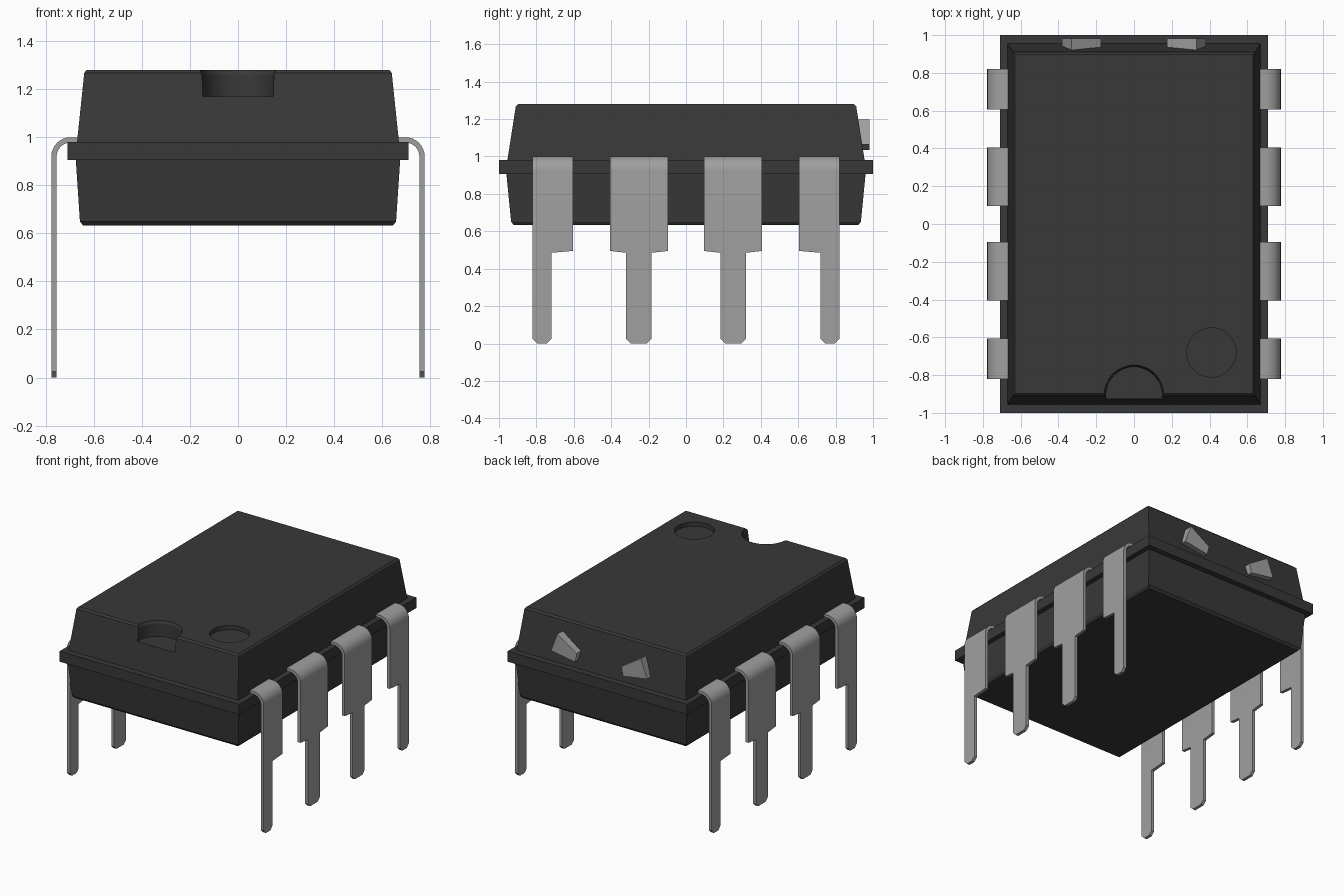
import bpy, bmesh, math

if "Cube" in bpy.data.objects:
    bpy.data.objects.remove(bpy.data.objects["Cube"])


def material(name, rgb):
    m = bpy.data.materials.new(name)
    m.diffuse_color = (*rgb, 1)
    m.use_nodes = True
    m.node_tree.nodes["Principled BSDF"].inputs["Base Color"].default_value = m.diffuse_color
    return m


PLASTIC = material("dark_plastic", (0.04, 0.04, 0.04))
METAL = material("grey_metal", (0.35, 0.35, 0.35))


def make_object(name, verts, faces, mat=None):
    mesh = bpy.data.meshes.new(name)
    mesh.from_pydata(verts, [], faces)
    ob = bpy.data.objects.new(name, mesh)
    bpy.context.collection.objects.link(ob)
    if mat:
        mesh.materials.append(mat)
    fix_normals(ob)
    return ob


def fix_normals(ob):
    bm = bmesh.new()
    bm.from_mesh(ob.data)
    bmesh.ops.recalc_face_normals(bm, faces=bm.faces)
    bm.to_mesh(ob.data)
    bm.free()


def activate(ob):
    bpy.ops.object.select_all(action='DESELECT')
    ob.select_set(True)
    bpy.context.view_layer.objects.active = ob


def loft(name, rings, mat=None):
    """Bridge equal-sized rings of points and cap both ends."""
    n = len(rings[0])
    verts = [p for r in rings for p in r]
    faces = [(k * n + i, k * n + (i + 1) % n, (k + 1) * n + (i + 1) % n, (k + 1) * n + i)
             for k in range(len(rings) - 1) for i in range(n)]
    faces += [tuple(range(n)), tuple(range(len(verts) - n, len(verts)))]
    return make_object(name, verts, faces, mat)


def rect(hx, hy, z):
    return [(-hx, -hy, z), (hx, -hy, z), (hx, hy, z), (-hx, hy, z)]


def circle(cx, cy, r, z, n=48):
    return [(cx + r * math.cos(2 * math.pi * i / n), cy + r * math.sin(2 * math.pi * i / n), z)
            for i in range(n)]


# Moulded body: lower half, parting flange, upper half
body = loft("body", [rect(*r) for r in (
    (0.645, 0.92, 0.633), (0.658, 0.935, 0.65), (0.675, 0.96, 0.905),
    (0.71, 1.0, 0.905), (0.71, 1.0, 0.98),
    (0.67, 0.955, 0.98), (0.64, 0.91, 1.268), (0.63, 0.898, 1.28))], PLASTIC)

# Orientation notch and round dimple cut into the top
cutters = [
    loft("notch_cutter", [circle(0, -0.905, 0.148, 1.17), circle(0, -0.905, 0.15, 1.26),
                          circle(0, -0.905, 0.16, 1.285), circle(0, -0.905, 0.16, 1.4)]),
    loft("dimple_cutter", [circle(0.41, -0.68, 0.13, 1.25), circle(0.41, -0.68, 0.13, 1.4)]),
]
for c in cutters:
    c.hide_render = True
    mod = body.modifiers.new("cut", 'BOOLEAN')
    mod.operation = 'DIFFERENCE'
    mod.solver = 'EXACT'
    mod.object = c
    activate(body)
    bpy.ops.object.modifier_apply(modifier=mod.name)
    bpy.data.objects.remove(c, do_unlink=True)
activate(body)
bpy.ops.object.shade_smooth_by_angle(angle=math.radians(12))


# Bent sheet-metal leads
def lead(name, sx, sy, a, b, c, d):
    """Wide part spans y a..b, narrow leg spans c..d; sx and sy mirror it."""
    r, cx, cz, steps = 0.069, 0.697, 0.92, 8
    path = [(0.64, cz + r)] + [
        (cx + r * math.sin(t * math.pi / 2 / steps), cz + r * math.cos(t * math.pi / 2 / steps))
        for t in range(steps + 1)]
    verts = [(sx * x, sy * y, z) for x, z in path for y in (a, b)]
    faces = [(2 * i, 2 * i + 1, 2 * i + 3, 2 * i + 2) for i in range(len(path) - 1)]
    n = len(verts)
    ch = 0.025
    # Outline below the bend, from edge b round the tip to edge a
    outline = [(b, 0.495), (d, 0.485), (d, ch), (d - ch, 0), (c + ch, 0), (c, ch)]
    if c > a and d < b:
        outline += [(c, 0.485), (a, 0.495)]
    elif d == b:
        outline = outline[2:] + [(c, 0.485), (a, 0.495)]
    verts += [(sx * (cx + r), sy * y, z) for y, z in outline]
    faces.append((n - 2, n - 1, *range(n, len(verts))))
    ob = make_object(name, verts, faces, METAL)
    mod = ob.modifiers.new("thickness", 'SOLIDIFY')
    mod.thickness = 0.022
    mod.offset = 0
    activate(ob)
    bpy.ops.object.modifier_apply(modifier=mod.name)
    fix_normals(ob)
    bpy.ops.object.shade_smooth_by_angle(angle=math.radians(30))


for sx, side in ((1, "right"), (-1, "left")):
    for sy, end in ((1, "back"), (-1, "front")):
        lead(f"{side}_{end}_inner_lead", sx, sy, 0.095, 0.405, 0.185, 0.32)
        lead(f"{side}_{end}_outer_lead", sx, sy, 0.605, 0.82, 0.72, 0.82)

# Exposed frame tabs on the back face
for s, side in ((1, "right"), (-1, "left")):
    profile = [(0.33, 1.197), (0.38, 1.065), (0.19, 1.035), (0.175, 1.1)]
    loft(f"{side}_back_tab", [[(s * x, y, z) for x, z in profile] for y in (0.88, 0.982)], METAL)
